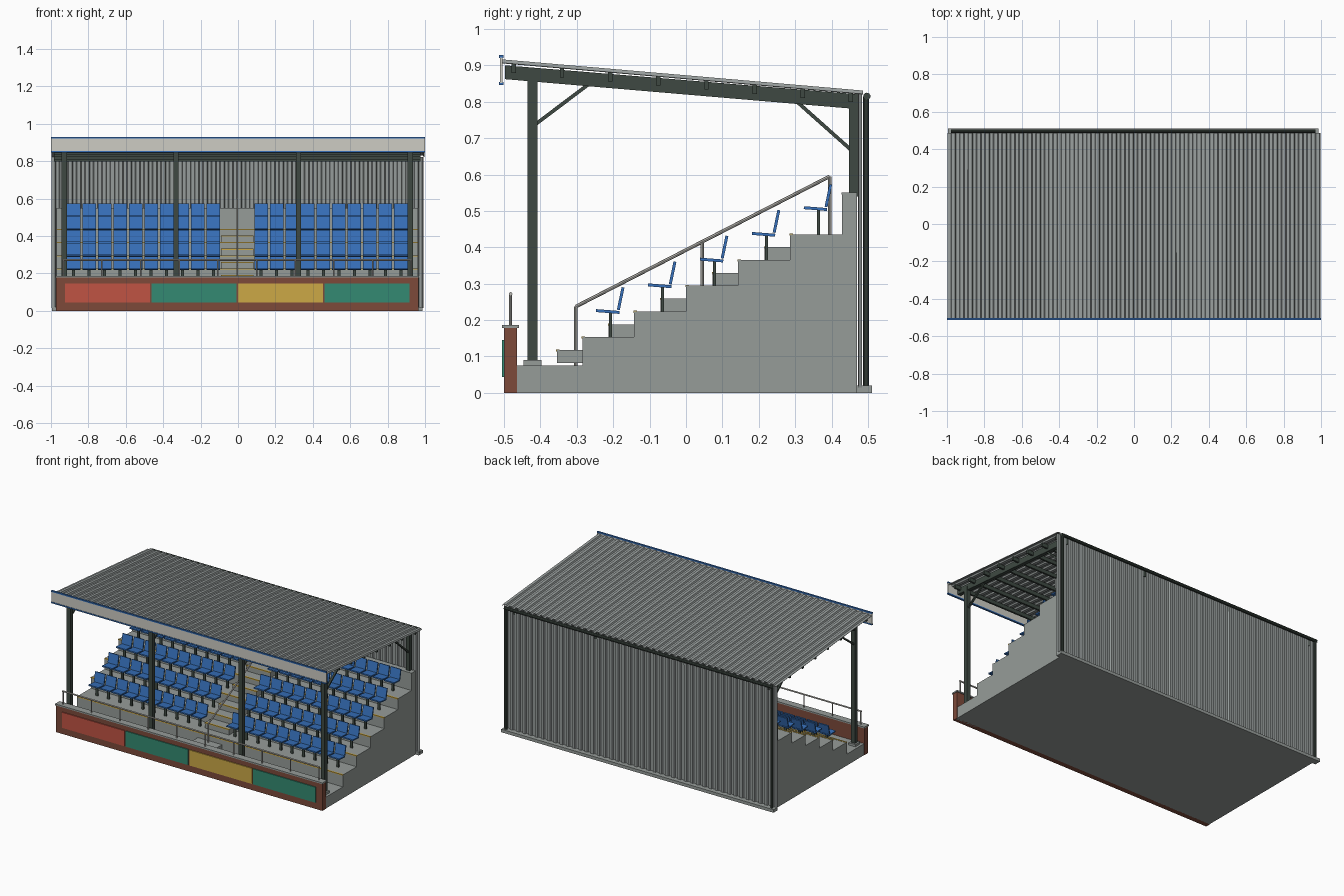
import bpy, bmesh, math
from mathutils import Vector

if "Cube" in bpy.data.objects:
    bpy.data.objects.remove(bpy.data.objects["Cube"])

CX = -0.004                                   # structure centre line


def material(name, r, g, b):
    m = bpy.data.materials.new(name)
    lin = [((c / 255 + 0.055) / 1.055) ** 2.4 for c in (r, g, b)]
    m.diffuse_color = (*lin, 1)
    m.use_nodes = True
    m.node_tree.nodes["Principled BSDF"].inputs["Base Color"].default_value = m.diffuse_color
    return m


CONCRETE = material("concrete grey", 150, 156, 153)
SHEET = material("sheet grey", 150, 156, 155)
STEEL = material("dark green steel", 62, 73, 66)
BRICK = material("brick red", 125, 74, 58)
BLUE = material("seat blue", 54, 112, 186)
CREAM = material("fascia cream", 205, 204, 196)
RAIL = material("rail silver", 190, 188, 182)
RED = material("panel red", 192, 84, 68)
GREEN = material("panel green", 52, 138, 114)
YELLOW = material("panel yellow", 204, 168, 70)


class Part:
    """Collects pieces of one part, then becomes an object."""

    def __init__(self, name, mat):
        self.name, self.mat, self.bm = name, mat, bmesh.new()

    def prism(self, profile, x0, x1):
        """Extrude a (y, z) profile along x."""
        a = [self.bm.verts.new((x0, y, z)) for y, z in profile]
        b = [self.bm.verts.new((x1, y, z)) for y, z in profile]
        n = len(a)
        self.bm.faces.new(a)
        self.bm.faces.new(b[::-1])
        for i in range(n):
            self.bm.faces.new((a[i], b[i], b[(i + 1) % n], a[(i + 1) % n]))

    def box(self, x0, x1, y0, y1, z0, z1):
        self.prism([(y0, z0), (y1, z0), (y1, z1), (y0, z1)], x0, x1)

    def bar(self, x, p, q, width, thick):
        """Flat bar between two (y, z) points, centred on x."""
        p, q = Vector(p), Vector(q)
        d = (q - p).normalized()
        n = Vector((-d.y, d.x)) * thick / 2
        self.prism([p - n, q - n, q + n, p + n], x - width / 2, x + width / 2)

    def tube(self, p, q, radius, sides=8):
        p, q = Vector(p), Vector(q)
        rot = (q - p).to_track_quat('Z', 'Y').to_matrix().to_4x4()
        rot.translation = (p + q) / 2
        bmesh.ops.create_cone(self.bm, cap_ends=True, segments=sides, radius1=radius,
                              radius2=radius, depth=(q - p).length, matrix=rot)

    def done(self):
        bmesh.ops.recalc_face_normals(self.bm, faces=self.bm.faces)
        me = bpy.data.meshes.new(self.name)
        self.bm.to_mesh(me)
        self.bm.free()
        me.materials.append(self.mat)
        ob = bpy.data.objects.new(self.name, me)
        bpy.context.collection.objects.link(ob)
        return ob


def roof_z(y):
    """Top surface of the sloping roof."""
    return 0.915 - 0.0863 * (y + 0.5)


# Stepped terrace
ROWS, DY, DZ = 5, 0.1427, 0.0707
Y0, Z0 = -0.285, 0.153
profile = [(-0.478, 0), (-0.478, 0.075), (Y0, 0.075)]
for k in range(ROWS):
    profile += [(Y0 + k * DY, Z0 + k * DZ), (Y0 + (k + 1) * DY, Z0 + k * DZ)]
profile += [(0.428, 0.55), (0.47, 0.55), (0.47, 0)]
terrace = Part("terrace", CONCRETE)
terrace.prism(profile, CX - 0.966, CX + 0.966)
terrace.done()

# Aisle half steps and yellow step edges
aisle = Part("aisle_steps", CONCRETE)
nosing = Part("step_edges", YELLOW)
for k in range(ROWS):
    y, z = Y0 + k * DY, Z0 + k * DZ
    aisle.box(CX - 0.088, CX + 0.088, y - 0.07, y, z - DZ, z - DZ / 2)
    nosing.box(CX - 0.966, CX + 0.966, y - 0.002, y + 0.008, z - 0.004, z + 0.002)
    nosing.box(CX - 0.088, CX + 0.088, y - 0.072, y - 0.062, z - DZ / 2 - 0.004, z - DZ / 2 + 0.002)
aisle.done()
nosing.done()

# Seats on pedestals
seats = Part("seats", BLUE)
legs = Part("seat_pedestals", STEEL)
for k in range(ROWS):
    y, z = k * DY, k * DZ
    for side in (-1, 1):
        for i in range(10):
            x = CX + side * (0.128 + 0.083 * i)
            seats.bar(x, (y - 0.247, z + 0.226), (y - 0.183, z + 0.221), 0.073, 0.008)
            seats.bar(x, (y - 0.186, z + 0.228), (y - 0.173, z + 0.29), 0.073, 0.008)
            legs.box(x - 0.008, x + 0.008, y - 0.211, y - 0.203, z + Z0, z + 0.22)
seats.done()
legs.done()

# Front brick wall, coping and coloured boards
wall = Part("front_wall", BRICK)
wall.box(CX - 0.968, CX + 0.968, -0.5, -0.465, 0, 0.178)
wall.done()
coping = Part("wall_coping", CONCRETE)
coping.box(CX - 0.972, CX + 0.972, -0.506, -0.459, 0.178, 0.187)
coping.done()
for i, mat in enumerate((RED, GREEN, YELLOW, GREEN)):
    x = CX + (i - 1.5) * 0.463
    board = Part(f"wall_board_{i + 1}", mat)
    board.box(x - 0.227, x + 0.227, -0.506, -0.499, 0.043, 0.145)
    board.done()

# Rail on the front wall
rail = Part("front_rail", RAIL)
rail.tube((CX - 0.935, -0.482, 0.272), (CX + 0.935, -0.482, 0.272), 0.005)
for i in range(10):
    x = CX - 0.93 + i * 1.86 / 9
    rail.tube((x, -0.482, 0.185), (x, -0.482, 0.272), 0.004)
rail.done()

# Sloping aisle handrail
hand = Part("aisle_handrail", RAIL)
hand.tube((CX, -0.303, 0.237), (CX, 0.395, 0.595), 0.005)
for y, foot, top in ((-0.303, 0.075, 0.237), (0.045, 0.295, 0.415), (0.395, 0.435, 0.595)):
    hand.tube((CX, y, foot), (CX, y, top), 0.005)
hand.done()

# Steel frames: posts, rafters, braces
posts = Part("posts", STEEL)
rafters = Part("rafters", STEEL)
braces = Part("braces", STEEL)
bases = Part("post_bases", CONCRETE)
for x in (-0.925, -0.327, 0.327, 0.925):
    x += CX
    posts.box(x - 0.014, x + 0.014, -0.435, -0.408, 0.085, 0.88)
    posts.box(x - 0.014, x + 0.014, 0.448, 0.472, 0.54, 0.81)
    bases.box(x - 0.024, x + 0.024, -0.446, -0.397, 0.07, 0.09)
    rafters.prism([(-0.497, 0.862), (-0.497, 0.9), (0.48, 0.82), (0.48, 0.779)], x - 0.012, x + 0.012)
    braces.bar(x, (-0.415, 0.737), (-0.265, 0.85), 0.012, 0.01)
    braces.bar(x, (0.46, 0.662), (0.305, 0.8), 0.012, 0.01)
for part in (posts, rafters, braces, bases):
    part.done()

# Purlins under the roof
purlins = Part("purlins", STEEL)
for i in range(8):
    y = -0.473 + i * 0.1323
    purlins.box(CX - 0.98, CX + 0.98, y - 0.006, y + 0.006, roof_z(y) - 0.034, roof_z(y) - 0.009)
purlins.done()


def corrugated(name, start, end, depth, x0, x1, ribs=44):
    """Ribbed sheet between two (y, z) lines, ribs offset by depth (y, z)."""
    part = Part(name, SHEET)
    pitch, prev = (x1 - x0) / ribs, None
    for i in range(ribs):
        for f, up in ((0, 0), (0.4, 0), (0.5, 1), (0.9, 1), (1, 0)):
            if f == 1 and i < ribs - 1:
                continue
            x = x0 + (i + f) * pitch
            pair = [part.bm.verts.new((x, p[0] + up * depth[0], p[1] + up * depth[1]))
                    for p in (start, end)]
            if prev:
                part.bm.faces.new((prev[0], pair[0], pair[1], prev[1]))
            prev = pair
    ob = part.done()
    mod = ob.modifiers.new("sheet thickness", 'SOLIDIFY')
    mod.thickness = 0.002
    mod.offset = 0


# Roof and back wall sheets
corrugated("roof_sheet", (-0.504, roof_z(-0.504) - 0.009), (0.487, roof_z(0.487) - 0.009),
           (0, 0.009), -0.997, 0.995)
corrugated("back_cladding", (0.474, 0.015), (0.474, 0.822), (0.009, 0), -0.996, 0.99)
plinth = Part("back_plinth", CONCRETE)
plinth.box(CX - 0.99, CX + 0.99, 0.469, 0.511, 0, 0.02)
plinth.done()

# Front fascia with blue trims
fascia = Part("fascia", CREAM)
fascia.box(-1, 1, -0.511, -0.504, 0.852, 0.922)
fascia.done()
trim = Part("fascia_trims", BLUE)
for z in (0.846, 0.92):
    trim.box(-1, 1, -0.514, -0.502, z, z + 0.008)
trim.done()

# Gutter and downpipes at the back
gutter = Part("gutter", STEEL)
gutter.tube((CX - 0.975, 0.497, 0.815), (CX + 0.975, 0.497, 0.815), 0.01, 10)
gutter.done()
pipes = Part("downpipes", STEEL)
for side in (-1, 1):
    pipes.tube((CX + side * 0.966, 0.495, 0.01), (CX + side * 0.966, 0.495, 0.815), 0.008, 10)
pipes.done()
